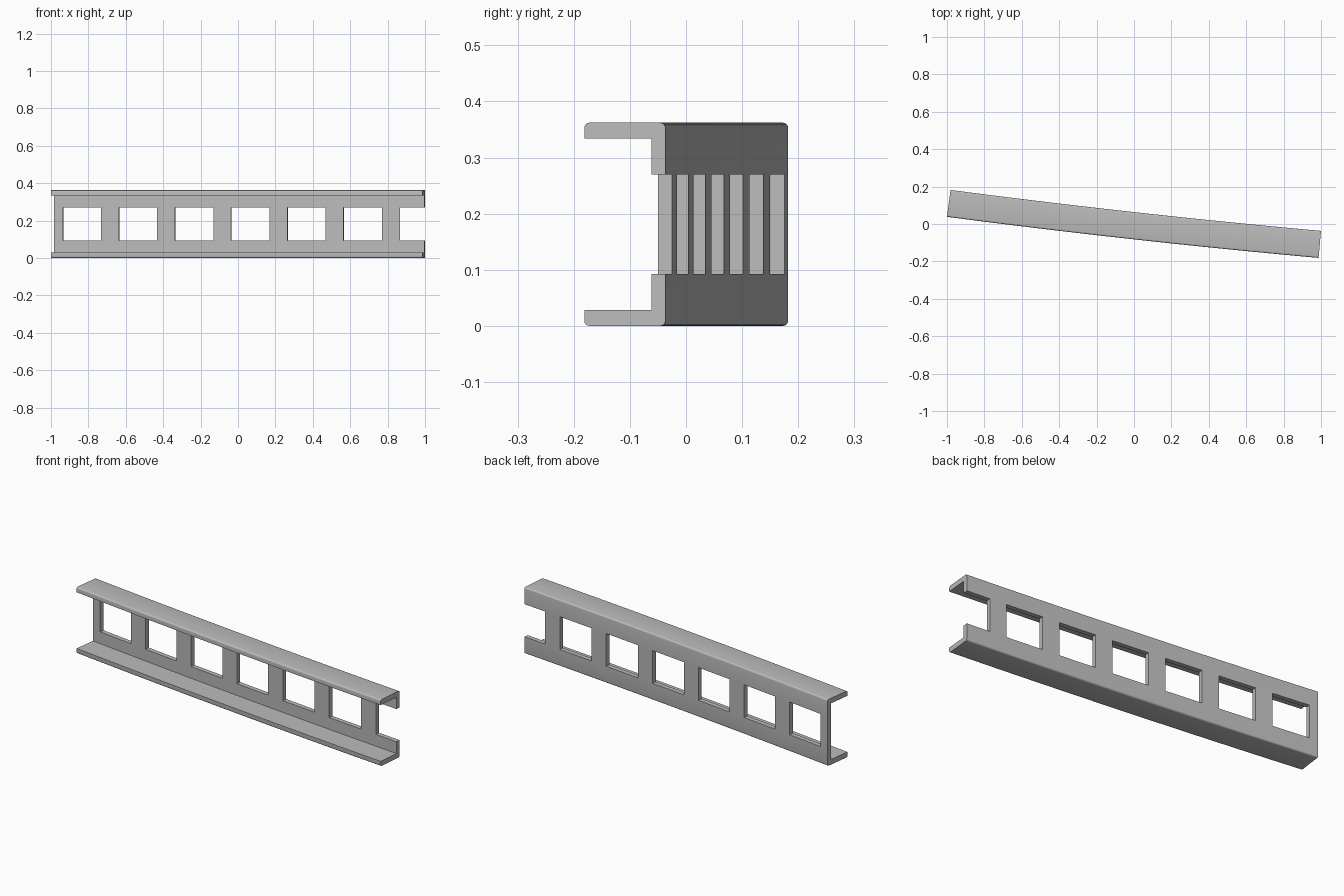
import bpy, bmesh, math

if "Cube" in bpy.data.objects:
    bpy.data.objects.remove(bpy.data.objects["Cube"])

# Overall sizes: curved C-channel with rectangular windows in its web
LENGTH, HEIGHT, DEPTH = 1.993, 0.362, 0.145
WEB, FLANGE, R = 0.025, 0.028, 0.009
SILL = 0.092
FIRST, WIDTH, PITCH, COUNT = 0.048, 0.206, 0.302, 7
A0, A1 = -0.13, -0.09           # heading at the left and right ends
X0, Y0 = -0.981, 0.182          # back corner of the left end
BEND = LENGTH / (A1 - A0)


def place(s, d, z):
    """Point at arc length s, depth d in front of the back face, height z."""
    a = A0 + s / BEND
    x = X0 + BEND * (math.sin(a) - math.sin(A0)) + d * math.sin(a)
    y = Y0 - BEND * (math.cos(a) - math.cos(A0)) - d * math.cos(a)
    return x, y, z


def corner(cd, cz, start):
    """Quarter round of the profile, turning clockwise from start degrees."""
    angles = [math.radians(start - 90 * i / 4) for i in range(5)]
    return [(cd + R * math.cos(a), cz + R * math.sin(a)) for a in angles]


# Lower half of the profile, then its mirror image
lower = [(WEB, SILL), (WEB, FLANGE), (DEPTH, FLANGE)]
lower += corner(DEPTH - R, R, 0) + corner(R, R, -90) + [(0, SILL)]
upper = [(d, HEIGHT - z) for d, z in reversed(lower)]
profile = lower + upper
n, half = len(profile), len(lower)

# Stretches along the beam: solid post, window, solid post, ...
spans, s = [], 0.0
for i in range(COUNT):
    a = FIRST + i * PITCH
    b = min(a + WIDTH, LENGTH)
    spans += [(s, a, False, 2), (a, b, True, 4)]
    s = b
stations, is_open = [0.0], []
for a, b, window, steps in spans:
    for k in range(1, steps + 1):
        stations.append(a + (b - a) * k / steps)
        is_open.append(window)

bm = bmesh.new()
rings = [[bm.verts.new(place(s, d, z)) for d, z in profile] for s in stations]

# Long faces, leaving the windows open and closing their sills and heads
for i, window in enumerate(is_open):
    p, q = rings[i], rings[i + 1]
    for j in range(n):
        k = (j + 1) % n
        if not (window and j in (half - 1, n - 1)):
            bm.faces.new((p[j], p[k], q[k], q[j]))
    if window:
        for j, k in ((0, half - 1), (half, n - 1)):
            bm.faces.new((p[j], p[k], q[k], q[j]))

# Window jambs and the web part of the solid end
solid = [False] + [not w for w in is_open] + [False]
for i, ring in enumerate(rings):
    if solid[i] != solid[i + 1]:
        bm.faces.new((ring[0], ring[half - 1], ring[half], ring[n - 1]))

# End caps of both flanges
for ring in (rings[0], rings[-1]):
    bm.faces.new(ring[:half])
    bm.faces.new(ring[half:])

bmesh.ops.recalc_face_normals(bm, faces=bm.faces)
mesh = bpy.data.meshes.new("channel_beam")
bm.to_mesh(mesh)
bm.free()

grey = bpy.data.materials.new("plain grey")
grey.diffuse_color = (0.5, 0.5, 0.5, 1)
grey.use_nodes = True
grey.node_tree.nodes["Principled BSDF"].inputs["Base Color"].default_value = grey.diffuse_color
mesh.materials.append(grey)

beam = bpy.data.objects.new("channel_beam", mesh)
bpy.context.collection.objects.link(beam)
bpy.context.view_layer.objects.active = beam
beam.select_set(True)
bpy.ops.object.shade_smooth_by_angle(angle=math.radians(30))
